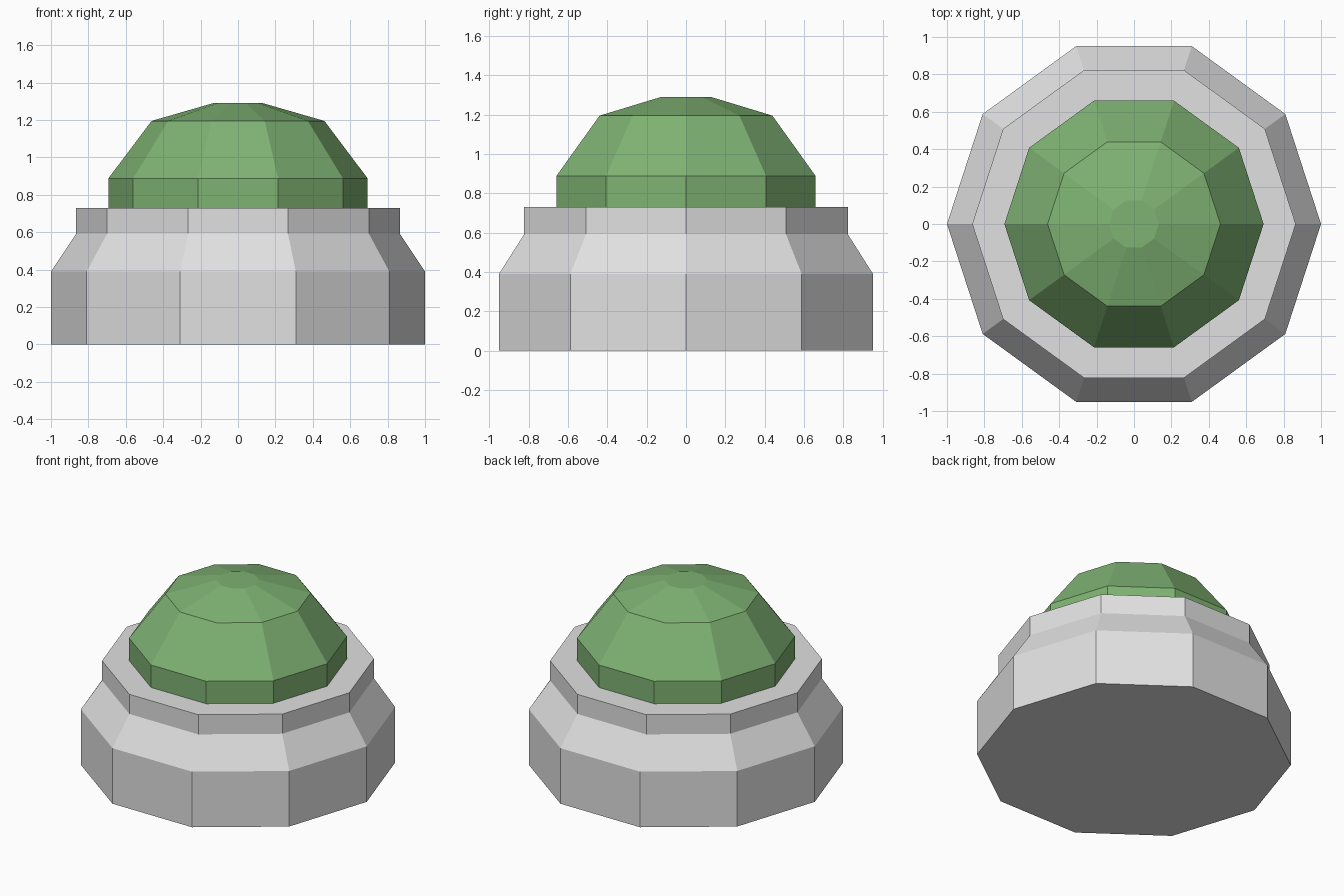
import bpy, bmesh, math

if "Cube" in bpy.data.objects:
    bpy.data.objects.remove(bpy.data.objects["Cube"])

SIDES = 10


def material(name, rgb):
    m = bpy.data.materials.new(name)
    m.diffuse_color = (*rgb, 1.0)
    m.use_nodes = True
    m.node_tree.nodes["Principled BSDF"].inputs["Base Color"].default_value = m.diffuse_color
    return m


def lathe(name, profile, mat, cap_bottom):
    """Stack ten-sided rings from (radius, height) pairs, bridge and cap them."""
    bm = bmesh.new()
    rings = []
    for r, z in profile:
        rings.append([bm.verts.new((r * math.cos(math.tau * i / SIDES),
                                    r * math.sin(math.tau * i / SIDES), z))
                      for i in range(SIDES)])
    for lo, hi in zip(rings, rings[1:]):
        for i in range(SIDES):
            j = (i + 1) % SIDES
            bm.faces.new((lo[i], lo[j], hi[j], hi[i]))
    bm.faces.new(rings[-1])
    if cap_bottom:
        bm.faces.new(rings[0][::-1])
    me = bpy.data.meshes.new(name)
    bm.to_mesh(me)
    bm.free()
    me.materials.append(mat)
    ob = bpy.data.objects.new(name, me)
    bpy.context.collection.objects.link(ob)
    return ob


grey = material("light grey", (0.75, 0.75, 0.75))
green = material("leaf green", (0.21, 0.445, 0.17))

# Stepped base with sloped shoulder
lathe("pot_base", [(1.0, 0), (1.0, 0.39), (0.865, 0.592), (0.865, 0.73)], grey, True)

# Faceted dome seated on the base
lathe("dome", [(0.693, 0.73), (0.693, 0.888), (0.462, 1.195), (0.133, 1.29)], green, False)
